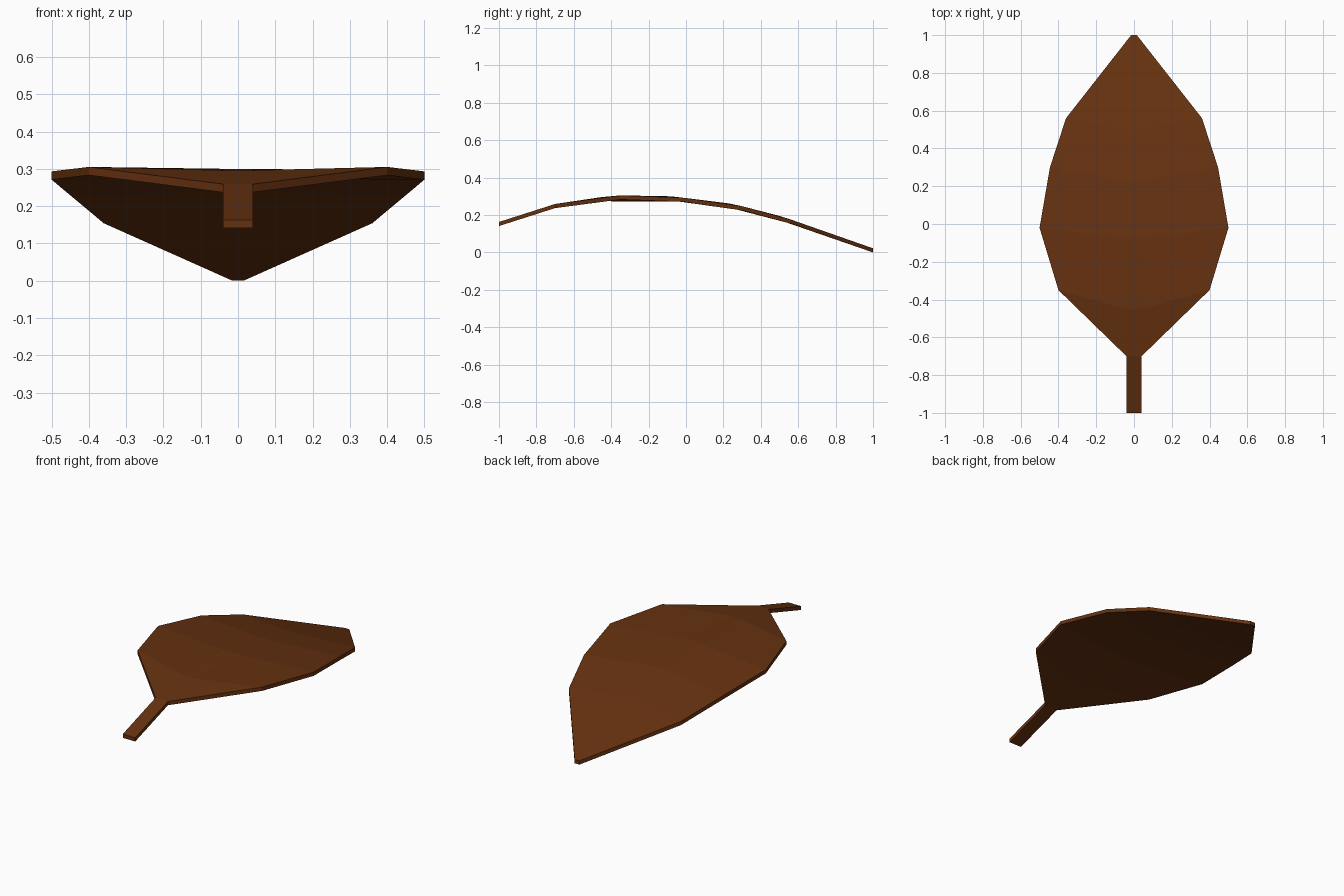
import bpy, bmesh

if "Cube" in bpy.data.objects:
    bpy.data.objects.remove(bpy.data.objects["Cube"])

THICK = 0.022

# one brown for the whole dried leaf
brown = bpy.data.materials.new("leaf brown")
brown.diffuse_color = (0.13, 0.031, 0.005, 1)
brown.use_nodes = True
brown.node_tree.nodes["Principled BSDF"].inputs["Base Color"].default_value = brown.diffuse_color


def curved_plate(name, rows):
    """Loft rows of (x, y, z) top points and give them a vertical thickness."""
    bm = bmesh.new()
    top = [[bm.verts.new(p) for p in row] for row in rows]
    for a, b in zip(top, top[1:]):
        for i in range(len(a) - 1):
            bm.faces.new((a[i], a[i + 1], b[i + 1], b[i]))
    ext = bmesh.ops.extrude_face_region(bm, geom=bm.faces[:], use_keep_orig=True)
    for v in ext["geom"]:
        if isinstance(v, bmesh.types.BMVert):
            v.co.z -= THICK
    bmesh.ops.recalc_face_normals(bm, faces=bm.faces[:])
    me = bpy.data.meshes.new(name)
    bm.to_mesh(me)
    bm.free()
    me.materials.append(brown)
    ob = bpy.data.objects.new(name, me)
    bpy.context.collection.objects.link(ob)
    return ob


# stem followed by blade: rib half width, y, z, then edge half width, y, z
profile = [
    (0.04, -1.00, 0.163, None),
    (0.04, -0.70, 0.259, None),
    (0.04, -0.45, 0.296, (0.40, -0.35, 0.305)),
    (0.04, -0.08, 0.300, (0.50, -0.02, 0.293)),
    (0.04, 0.23, 0.262, (0.445, 0.30, 0.247)),
    (0.035, 0.50, 0.195, (0.36, 0.56, 0.176)),
    (0.015, 1.00, 0.022, None),
]


def full_row(w, y, z, edge):
    """Mirror a half row across x = 0."""
    half = [(w, y, z)] + ([edge] if edge else [])
    return [(-x, b, c) for x, b, c in reversed(half)] + half


rows = [full_row(*p) for p in profile]
bm = bmesh.new()
verts = {}


def vert(p):
    if p not in verts:
        verts[p] = bm.verts.new(p)
    return verts[p]


# top skin: central strip, then side panels (triangles at base and tip)
for a, b in zip(profile, profile[1:]):
    bm.faces.new([vert(p) for p in ((-a[0], *a[1:3]), (a[0], *a[1:3]),
                                    (b[0], *b[1:3]), (-b[0], *b[1:3]))])
    for s in (1, -1):
        ring = [a[:3]] + [e for e in (a[3], b[3]) if e] + [b[:3]]
        if len(ring) > 2:
            ring = [vert((s * x, y, z)) for x, y, z in ring]
            bm.faces.new(ring if s > 0 else ring[::-1])

# vertical thickness
ext = bmesh.ops.extrude_face_region(bm, geom=bm.faces[:], use_keep_orig=True)
for g in ext["geom"]:
    if isinstance(g, bmesh.types.BMVert):
        g.co.z -= THICK
bmesh.ops.recalc_face_normals(bm, faces=bm.faces[:])
mesh = bpy.data.meshes.new("leaf")
bm.to_mesh(mesh)
bm.free()
mesh.materials.append(brown)
leaf = bpy.data.objects.new("leaf", mesh)
bpy.context.collection.objects.link(leaf)
